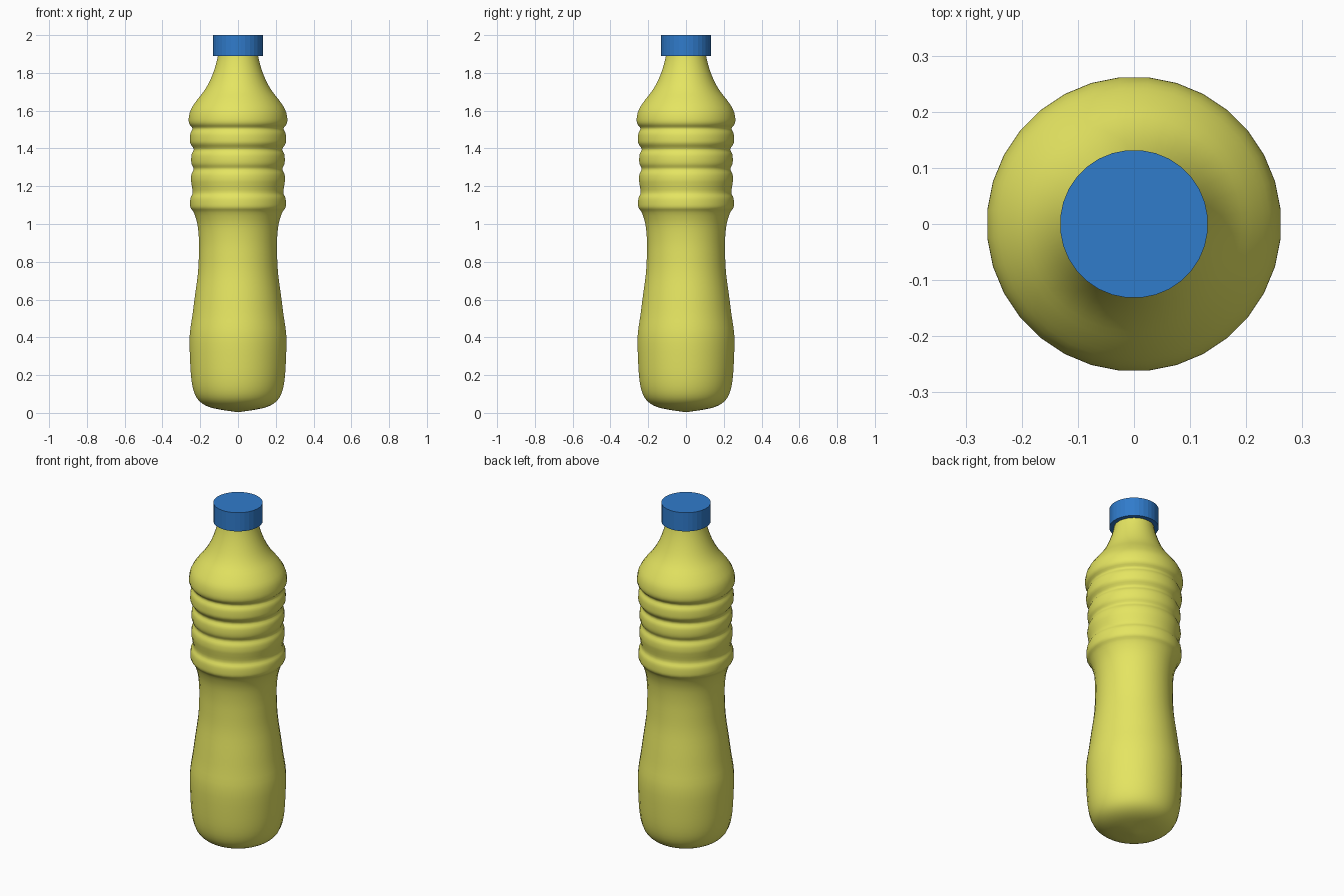
import bpy, bmesh, math
from mathutils import Vector

if "Cube" in bpy.data.objects:
    bpy.data.objects.remove(bpy.data.objects["Cube"])

SIDES = 32


def material(name, color):
    m = bpy.data.materials.new(name)
    m.diffuse_color = color
    m.use_nodes = True
    m.node_tree.nodes["Principled BSDF"].inputs["Base Color"].default_value = m.diffuse_color
    return m


def smooth_profile(pts, steps=3):
    """Catmull-Rom curve through (radius, height) points."""
    p = [Vector(q) for q in pts]
    p = [p[0] * 2 - p[1]] + p + [p[-1] * 2 - p[-2]]
    out = []
    for a, b, c, d in zip(p, p[1:], p[2:], p[3:]):
        for i in range(steps):
            t = i / steps
            out.append(0.5 * (2 * b + (c - a) * t + (2 * a - 5 * b + 4 * c - d) * t * t
                              + (3 * b - a - 3 * c + d) * t ** 3))
    return out + [p[-2]]


def lathe(name, profile, mat, angle):
    """Revolve a profile around z and close both ends on the axis."""
    bm = bmesh.new()
    rings = []
    for r, z in profile:
        rings.append([bm.verts.new((r * math.cos(a), r * math.sin(a), z))
                      for a in (2 * math.pi * (i + 0.5) / SIDES for i in range(SIDES))])
    for lo, hi in zip(rings, rings[1:]):
        for i in range(SIDES):
            j = (i + 1) % SIDES
            bm.faces.new((lo[i], lo[j], hi[j], hi[i]))
    bm.faces.new(rings[0][::-1])
    bm.faces.new(rings[-1])
    mesh = bpy.data.meshes.new(name)
    bm.to_mesh(mesh)
    bm.free()
    mesh.materials.append(mat)
    ob = bpy.data.objects.new(name, mesh)
    bpy.context.collection.objects.link(ob)
    bpy.ops.object.select_all(action='DESELECT')
    ob.select_set(True)
    bpy.context.view_layer.objects.active = ob
    if angle:
        bpy.ops.object.shade_smooth_by_angle(angle=math.radians(angle))
    return ob


# Bottle body: rounded base, waist, grip ribs, shoulder and neck
base = [(0.01, 0.005), (0.08, 0.015), (0.15, 0.03), (0.2, 0.057), (0.23, 0.1),
        (0.247, 0.17), (0.255, 0.28), (0.257, 0.41), (0.242, 0.52), (0.229, 0.62),
        (0.213, 0.74), (0.208, 0.84), (0.208, 0.92), (0.216, 1.0), (0.235, 1.06)]
ribs = []
for z, r in ((1.11, 0.255), (1.235, 0.25), (1.34, 0.249), (1.45, 0.256)):
    ribs += [(r - 0.003, z - 0.025), (r, z), (r - 0.003, z + 0.03), (r - 0.014, z + 0.056)]
shoulder = [(0.259, 1.53), (0.262, 1.56), (0.251, 1.605), (0.219, 1.655), (0.18, 1.705),
            (0.151, 1.755), (0.125, 1.82), (0.107, 1.89), (0.104, 1.95)]
lathe("bottle_body", smooth_profile(base + ribs + shoulder),
      material("yellow_plastic", (0.78, 0.78, 0.12, 1)), 60)

# Screw cap with flat facets
lathe("cap", [(0.132, 1.89), (0.132, 2.0)],
      material("blue_plastic", (0.03, 0.2, 0.6, 1)), 0)
